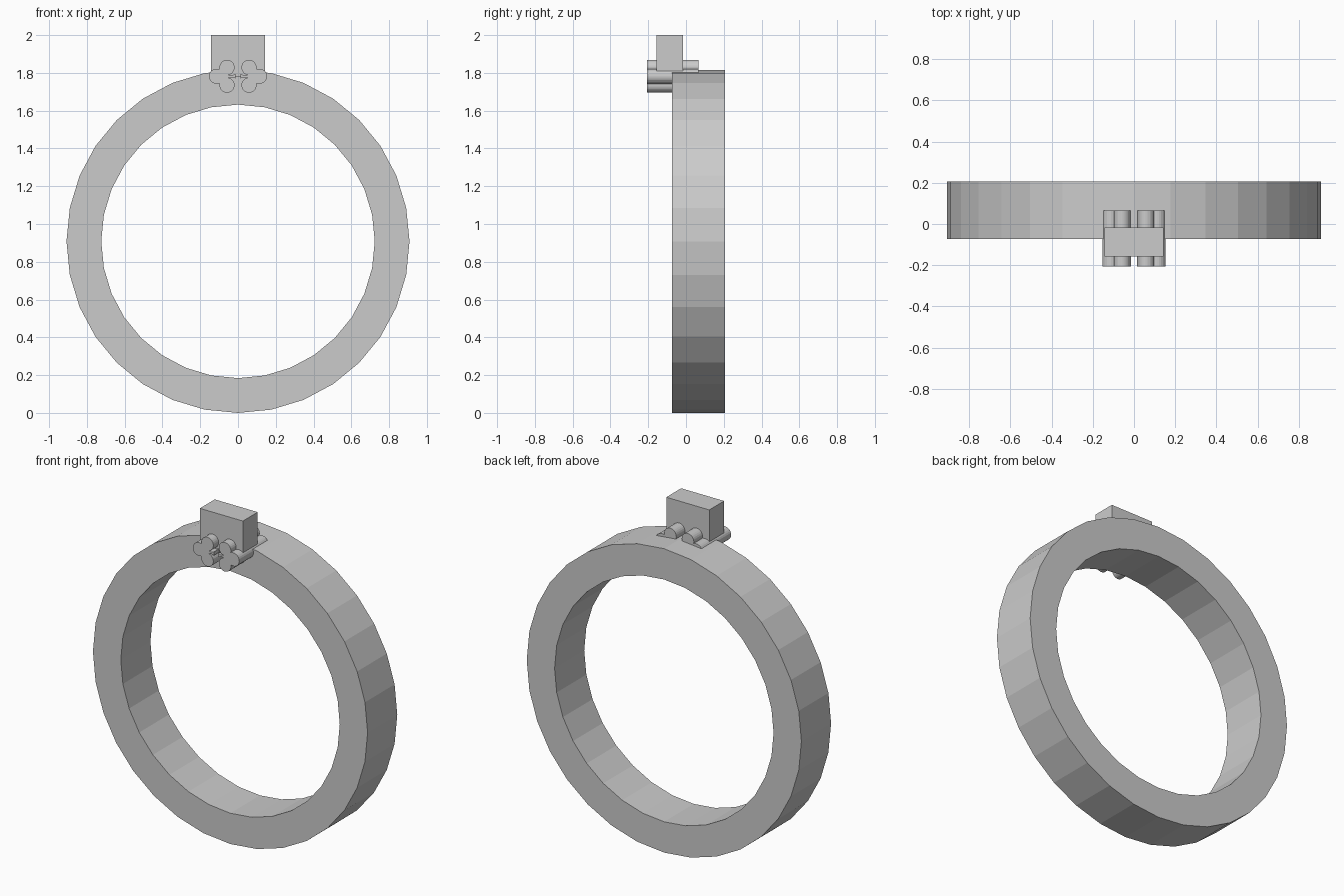
import bpy, bmesh
from math import sin, cos, radians, pi

if "Cube" in bpy.data.objects:
    bpy.data.objects.remove(bpy.data.objects["Cube"])


def make_object(name, bm):
    bmesh.ops.recalc_face_normals(bm, faces=bm.faces)
    mesh = bpy.data.meshes.new(name)
    bm.to_mesh(mesh)
    bm.free()
    obj = bpy.data.objects.new(name, mesh)
    bpy.context.collection.objects.link(obj)
    return obj


def extrude_profile(name, points, y0, y1):
    bm = bmesh.new()
    face = bm.faces.new([bm.verts.new((x, y0, z)) for x, z in points])
    res = bmesh.ops.extrude_face_region(bm, geom=[face], use_keep_orig=True)
    verts = [g for g in res["geom"] if isinstance(g, bmesh.types.BMVert)]
    bmesh.ops.translate(bm, verts=verts, vec=(0, y1 - y0, 0))
    return make_object(name, bm)


def arc(cx, cz, r, a0, a1, n):
    angles = [radians(a0 + (a1 - a0) * i / n) for i in range(n + 1)]
    return [(cx + r * cos(a), cz + r * sin(a)) for a in angles]


# Ring band: 32 flat sides, square section
SIDES, CZ = 32, 0.908
section = [(0.724, -0.073), (0.908, -0.073), (0.908, 0.207), (0.724, 0.207)]
bm = bmesh.new()
loops = []
for i in range(SIDES):
    a = 2 * pi * i / SIDES
    loops.append([bm.verts.new((r * cos(a), y, CZ + r * sin(a))) for r, y in section])
for i in range(SIDES):
    p, q = loops[i], loops[(i + 1) % SIDES]
    for j in range(4):
        k = (j + 1) % 4
        bm.faces.new((p[j], p[k], q[k], q[j]))
make_object("ring_band", bm)

# Block on top of the ring
extrude_profile("top_block",
                [(-0.142, 1.777), (0.142, 1.777), (0.142, 2.0), (-0.142, 2.0)],
                -0.157, -0.017)

# Pair of three-lobed bars lying on their sides, stems facing the centre
R = 0.04
outline = [(0.0145, -0.011), (0.034, -0.005)]
outline += arc(0.058, -0.047, R, 100, 373.9, 18)
outline += arc(0.1135, 0, R, -110, 110, 14)
outline += arc(0.058, 0.047, R, -13.9, 260, 18)
outline += [(0.034, 0.005), (0.0145, 0.011)]
for side, label in ((1, "right"), (-1, "left")):
    pts = [(side * x, 1.782 + z) for x, z in outline]
    extrude_profile("lobed_bar_" + label, pts, -0.207, 0.066)
